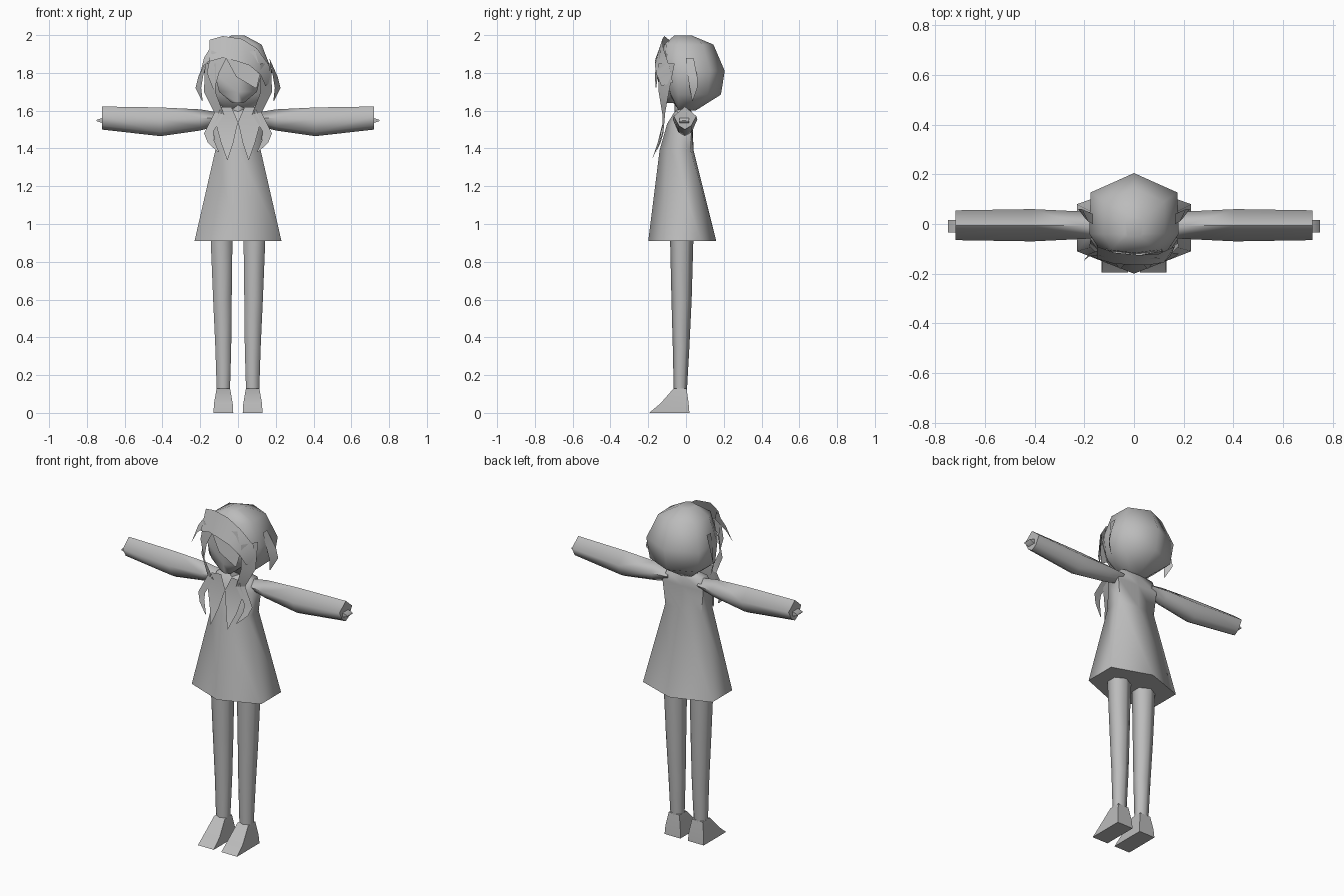
import bpy, bmesh, math

grey = bpy.data.materials.new("plain grey")
grey.diffuse_color = (0.5, 0.5, 0.5, 1)


def finish(name, bm, angle=180, sides=1):
    bmesh.ops.remove_doubles(bm, verts=bm.verts[:], dist=0.0005)
    if sides:
        bmesh.ops.recalc_face_normals(bm, faces=bm.faces[:])
    me = bpy.data.meshes.new(name)
    bm.to_mesh(me)
    bm.free()
    me.materials.append(grey)
    ob = bpy.data.objects.new(name, me)
    bpy.context.collection.objects.link(ob)
    bpy.ops.object.select_all(action='DESELECT')
    ob.select_set(True)
    bpy.context.view_layer.objects.active = ob
    bpy.ops.object.shade_smooth_by_angle(angle=math.radians(angle))
    return ob


def loft(name, rings, angle=75, cap=True):
    """Skin a list of equal-length point rings and cap both ends."""
    bm = bmesh.new()
    vs = [[bm.verts.new(p) for p in r] for r in rings]
    n = len(rings[0])
    for a, b in zip(vs, vs[1:]):
        for i in range(n):
            j = (i + 1) % n
            bm.faces.new((a[i], a[j], b[j], b[i]))
    if cap:
        bm.faces.new(vs[0][::-1])
        bm.faces.new(vs[-1])
    return finish(name, bm, angle)


def lock(name, left, right, angle=30):
    """Flat hair strand between two edge polylines."""
    bm = bmesh.new()
    a = [bm.verts.new(p) for p in left]
    b = [bm.verts.new(p) for p in right]
    for i in range(len(a) - 1):
        bm.faces.new((a[i], b[i], b[i + 1], a[i + 1]))
    return finish(name, bm, angle, 0)


def flip(pts, s):
    return [(s * x, y, z) for x, y, z in pts]


# dress: six-sided, pinched at the waist
def hexa(z, w, front, back, sf, sb):
    return [(0, back, z), (w, sb, z), (w, sf, z), (0, front, z), (-w, sf, z), (-w, sb, z)]


loft("dress", [
    hexa(0.91, 0.23, -0.20, 0.16, -0.11, 0.08),
    hexa(1.39, 0.12, -0.14, 0.04, -0.08, 0.025),
    hexa(1.53, 0.135, -0.10, 0.035, -0.06, 0.03),
    hexa(1.595, 0.11, -0.06, 0.03, -0.045, 0.025),
    hexa(1.615, 0.035, -0.04, 0.02, -0.03, 0.015)])

# neck
loft("neck", [hexa(z, 0.035, -0.06, 0.015, -0.04, 0.0) for z in (1.58, 1.70)])


# head of hair: rounded at the back, flat at the front
def head_ring(z, w, f, b):
    return [(0, b, z), (w * 0.97, b * 0.62, z), (w, -0.04, z), (w * 0.72, f, z),
            (0, f - 0.012, z), (-w * 0.72, f, z), (-w, -0.04, z), (-w * 0.97, b * 0.62, z)]


loft("hair_cap", [
    head_ring(1.60, 0.06, -0.03, 0.05),
    head_ring(1.685, 0.165, -0.08, 0.185),
    head_ring(1.81, 0.18, -0.115, 0.205),
    head_ring(1.95, 0.125, -0.105, 0.145),
    head_ring(1.998, 0.035, -0.05, 0.03)])

# face narrowing to the chin
loft("face", [
    hexa(1.64, 0.03, -0.125, -0.05, -0.115, -0.06),
    hexa(1.70, 0.10, -0.14, -0.02, -0.11, -0.03),
    hexa(1.80, 0.125, -0.14, -0.02, -0.115, -0.03),
    hexa(1.90, 0.11, -0.13, -0.02, -0.11, -0.03)])

# swept fringe: a band over the brow, with hanging points
lock("fringe_band",
     [(-0.15, -0.09, 1.975), (-0.08, -0.115, 1.995), (0.02, -0.125, 1.98),
      (0.10, -0.12, 1.93), (0.165, -0.09, 1.84), (0.175, -0.07, 1.75)],
     [(-0.15, -0.14, 1.86), (-0.08, -0.16, 1.88), (0.0, -0.165, 1.86),
      (0.06, -0.165, 1.84), (0.12, -0.155, 1.79), (0.145, -0.13, 1.73)])
lock("fringe_sweep",
     [(-0.07, -0.155, 1.89), (-0.01, -0.165, 1.78), (0.09, -0.16, 1.72)],
     [(0.09, -0.135, 1.92), (0.12, -0.145, 1.81), (0.10, -0.158, 1.72)])
lock("fringe_left",
     [(-0.14, -0.125, 1.92), (-0.165, -0.12, 1.80), (-0.13, -0.14, 1.71)],
     [(-0.06, -0.155, 1.88), (-0.10, -0.155, 1.80), (-0.125, -0.14, 1.71)])
lock("fringe_flick",
     [(-0.11, -0.12, 1.90), (-0.18, -0.13, 1.84), (-0.205, -0.15, 1.78)],
     [(-0.13, -0.10, 1.96), (-0.18, -0.12, 1.88), (-0.205, -0.15, 1.78)])

for s, side in ((-1, "left"), (1, "right")):
    # outward lock beside the head
    lock("outer_lock_" + side,
         flip([(0.165, 0.04, 1.88), (0.21, 0.06, 1.78), (0.225, 0.06, 1.72), (0.19, 0.035, 1.65)], s),
         flip([(0.165, 0.0, 1.88), (0.185, 0.01, 1.78), (0.195, 0.02, 1.72), (0.187, 0.033, 1.65)], s))
    # long wavy lock framing the face
    lock("front_lock_" + side,
         flip([(0.175, -0.06, 1.85), (0.18, -0.09, 1.70), (0.125, -0.11, 1.59),
               (0.18, -0.12, 1.48), (0.16, -0.135, 1.43), (0.105, -0.16, 1.38)], s),
         flip([(0.12, -0.145, 1.85), (0.12, -0.145, 1.70), (0.075, -0.125, 1.58),
               (0.13, -0.125, 1.49), (0.13, -0.135, 1.45), (0.10, -0.16, 1.38)], s))
    # chest lock with pointed tips
    lock("chest_lock_" + side,
         flip([(0.09, -0.12, 1.62), (0.12, -0.12, 1.54), (0.09, -0.14, 1.43), (0.058, -0.18, 1.34)], s),
         flip([(0.035, -0.11, 1.62), (0.0, -0.122, 1.54), (0.025, -0.15, 1.43), (0.055, -0.18, 1.34)], s))

    # sleeve: five-sided, sagging at the elbow
    def arm_ring(x, top, bot, w):
        m = top + (bot - top) * 0.42
        return [(s * x, -0.006, top), (s * x, w, m), (s * x, w * 0.5, bot + 0.02),
                (s * x, -0.006, bot), (s * x, -w * 0.5 - 0.01, bot + 0.02), (s * x, -w - 0.01, m)]
    loft("arm_" + side, [
        arm_ring(0.10, 1.59, 1.52, 0.04), arm_ring(0.20, 1.607, 1.495, 0.05),
        arm_ring(0.41, 1.617, 1.465, 0.06), arm_ring(0.72, 1.622, 1.50, 0.055)])

    # hand tip
    loft("hand_" + side, [
        [(s * x, y, z) for y, z in ((-0.035, 1.548 - h), (0.016, 1.548 - h),
                                    (0.016, 1.548 + h), (-0.035, 1.548 + h))]
        for x, h in ((0.70, 0.02), (0.75, 0.003))])

    # leg: tapered hexagonal tube
    def leg_ring(z, x0, x1, y0, y1):
        cx, cy, rx, ry = (x0 + x1) / 2, (y0 + y1) / 2, (x1 - x0) / 2, (y1 - y0) / 2
        return [(s * (cx + rx * math.cos(math.radians(a)) * 1.08),
                 cy + ry * math.sin(math.radians(a)), z) for a in (30, 90, 150, 210, 270, 330)]
    loft("leg_" + side, [
        leg_ring(0.95, 0.025, 0.15, -0.085, 0.04), leg_ring(0.60, 0.03, 0.135, -0.077, 0.03),
        leg_ring(0.35, 0.033, 0.123, -0.07, 0.018), leg_ring(0.12, 0.04, 0.115, -0.065, 0.005)])

    # shoe: wedge sloping to the toe
    def shoe_ring(z, x0, x1, y0, y1):
        return [(s * x, y, z) for x, y in ((x0, y0), (x1, y0), (x1, y1), (x0, y1))]
    loft("shoe_" + side, [
        shoe_ring(0, 0.025, 0.13, -0.195, 0.018), shoe_ring(0.05, 0.028, 0.127, -0.135, 0.014),
        shoe_ring(0.13, 0.042, 0.113, -0.065, 0.003)])
